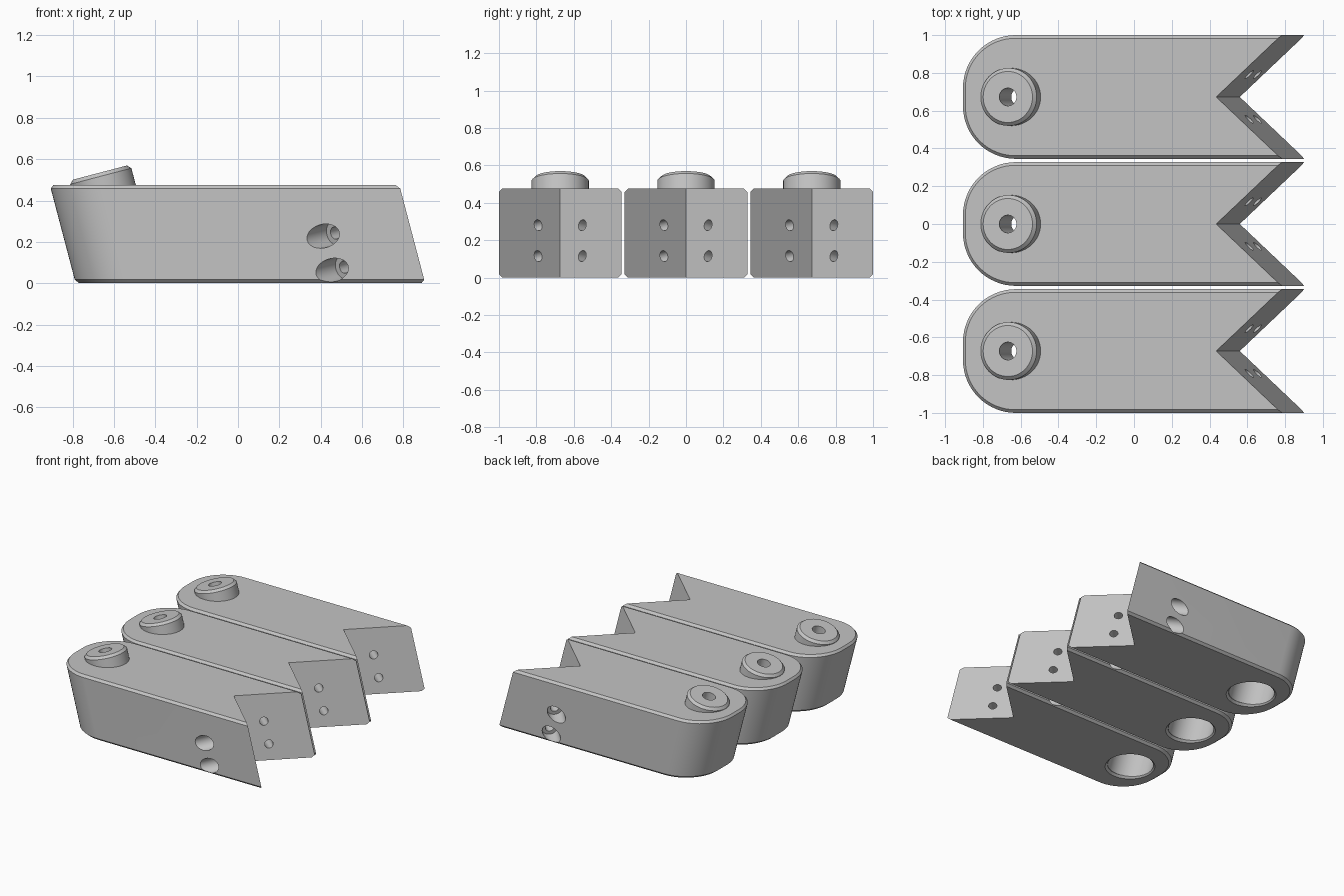
import bpy, bmesh, math
from mathutils import Vector

if "Cube" in bpy.data.objects:
    bpy.data.objects.remove(bpy.data.objects["Cube"])

LEAN = 0.263                      # sideways lean per unit of height
H, W, CH = 0.475, 0.3275, 0.017   # block height, half width, edge chamfer
LEFT, TIP, NOTCH, R = -0.785, 0.905, 0.56, 0.28

grey = bpy.data.materials.new("plain grey")
grey.diffuse_color = (0.55, 0.55, 0.55, 1)
grey.use_nodes = True
grey.node_tree.nodes["Principled BSDF"].inputs["Base Color"].default_value = grey.diffuse_color


def add_object(name, bm):
    bmesh.ops.recalc_face_normals(bm, faces=bm.faces)
    mesh = bpy.data.meshes.new(name)
    bm.to_mesh(mesh)
    bm.free()
    mesh.materials.append(grey)
    obj = bpy.data.objects.new(name, mesh)
    bpy.context.collection.objects.link(obj)
    return obj


def skin(name, rings):
    """Closed solid through rings of equal point count."""
    bm = bmesh.new()
    loops = [[bm.verts.new(p) for p in ring] for ring in rings]
    n = len(loops[0])
    for a, b in zip(loops, loops[1:]):
        for i in range(n):
            j = (i + 1) % n
            bm.faces.new((a[i], a[j], b[j], b[i]))
    bm.faces.new(loops[0][::-1])
    bm.faces.new(loops[-1])
    return add_object(name, bm)


def lathe(name, profile, origin, axis, n=48):
    """Round solid from (radius, height) pairs along an axis."""
    turn = Vector((0, 0, 1)).rotation_difference(Vector(axis).normalized())
    rings = []
    for r, h in profile:
        rings.append([Vector(origin) + turn @ Vector(
            (r * math.cos(2 * math.pi * i / n), r * math.sin(2 * math.pi * i / n), h))
            for i in range(n)])
    return skin(name, rings)


def combine(obj, tool, operation):
    mod = obj.modifiers.new("bool", 'BOOLEAN')
    mod.operation, mod.solver, mod.object = operation, 'EXACT', tool
    deps = bpy.context.evaluated_depsgraph_get()
    obj.data = bpy.data.meshes.new_from_object(obj.evaluated_get(deps))
    obj.modifiers.clear()
    bpy.data.objects.remove(tool)


def outline(z, inset):
    """Rounded left end, straight sides and a V notch on the right."""
    w, r, pts = W - inset, R - inset, []
    for side, start in ((1, 90), (-1, 180)):
        for k in range(17):
            a = math.radians(start + 90 * k / 16)
            pts.append((LEFT + R + r * math.cos(a), side * (W - R) + r * math.sin(a)))
    tip = NOTCH + (TIP - NOTCH) * w / W
    pts += [(tip, -w), (NOTCH, 0), (tip, w)]
    return [(x - LEAN * z, y, z) for x, y in pts]


# Leaning block with chamfered top and bottom edges
block = skin("block", [outline(0, CH), outline(CH, 0), outline(H - CH, 0), outline(H, CH)])

# Tilted peg on top, matching socket below, and the bore joining them
axis, top = (-LEAN, 0, 1), (-0.668, 0, 0.535)
combine(block, lathe("peg", [(0.153, -0.16), (0.153, -0.018), (0.135, 0)], top, axis), 'UNION')
combine(block, lathe("socket", [(0.16, -0.65), (0.16, -0.25)], top, axis), 'DIFFERENCE')
combine(block, lathe("bore", [(0.047, -0.3), (0.047, 0.05)], top, axis), 'DIFFERENCE')
rim = (top[0] + LEAN * top[2], 0, 0)
combine(block, lathe("socket_rim", [(0.198, -0.02), (0.162, 0.016)], rim, (0, 0, 1)), 'DIFFERENCE')

# Counterbored screw holes square to each notch face
slope = (TIP - NOTCH) / W
for side in (-1, 1):
    normal = Vector((1, -side * slope, LEAN)).normalized()
    for z in (0.28, 0.115):
        y = 0.118
        face = Vector((NOTCH + slope * y - LEAN * z, side * y, z))
        depth = (W - y) / abs(normal.y)          # distance to the outer wall
        floor = -depth + 0.085
        hole = lathe("screw_hole", [(0.057, -depth - 0.15), (0.057, floor),
                                    (0.03, floor), (0.03, 0.05)], face, normal, 32)
        combine(block, hole, 'DIFFERENCE')

# Smooth round walls, keep edges sharp
bpy.context.view_layer.objects.active = block
block.select_set(True)
bpy.ops.object.shade_smooth_by_angle(angle=math.radians(25))

# Row of three identical blocks
for name, y in (("front_block", -0.6725), ("back_block", 0.6725)):
    twin = bpy.data.objects.new(name, block.data)
    twin.location.y = y
    bpy.context.collection.objects.link(twin)
block.name = "middle_block"
